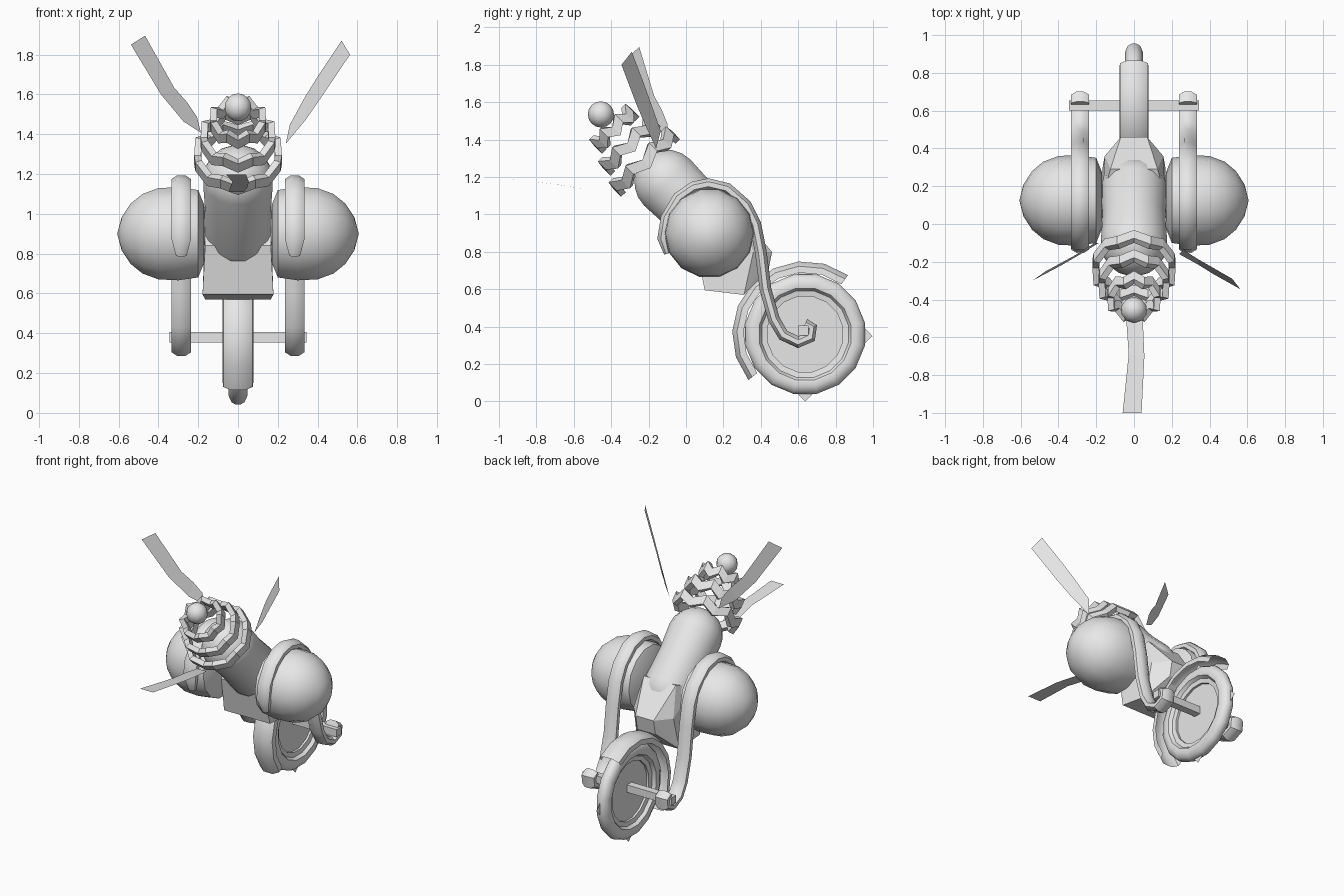
import bpy, bmesh, math
from mathutils import Vector, Matrix

if "Cube" in bpy.data.objects:
    bpy.data.objects.remove(bpy.data.objects["Cube"])

grey = bpy.data.materials.new("light_grey")
grey.diffuse_color = (0.8, 0.8, 0.8, 1)
grey.use_nodes = True
grey.node_tree.nodes["Principled BSDF"].inputs["Base Color"].default_value = grey.diffuse_color


def finish(name, bm, smooth=None, recalc=True):
    if recalc:
        bmesh.ops.recalc_face_normals(bm, faces=bm.faces)
    me = bpy.data.meshes.new(name)
    bm.to_mesh(me)
    bm.free()
    me.materials.append(grey)
    ob = bpy.data.objects.new(name, me)
    bpy.context.collection.objects.link(ob)
    if smooth:
        bpy.ops.object.select_all(action='DESELECT')
        ob.select_set(True)
        bpy.context.view_layer.objects.active = ob
        bpy.ops.object.shade_smooth_by_angle(angle=math.radians(smooth))
    return ob


def loft(name, rows, ring=True, loop=False, caps=False, smooth=None):
    """Skin rows of points; ring closes each row, loop joins last row to first."""
    bm = bmesh.new()
    vs = [[bm.verts.new(p) for p in r] for r in rows]
    n = len(rows[0])
    for i in range(len(rows) if loop else len(rows) - 1):
        a, b = vs[i], vs[(i + 1) % len(rows)]
        for j in range(n if ring else n - 1):
            k = (j + 1) % n
            bm.faces.new((a[j], a[k], b[k], b[j]))
    if caps:
        bm.faces.new(vs[0])
        bm.faces.new(vs[-1])
    bmesh.ops.remove_doubles(bm, verts=bm.verts, dist=1e-5)
    return finish(name, bm, smooth)


def turn(name, profile, centre, axis, segs, smooth=40, loop=False):
    """Lathe a profile of (radius, distance along axis)."""
    q = Vector((0, 0, 1)).rotation_difference(Vector(axis))
    rows = []
    for r, h in profile:
        rows.append([Vector(centre) + q @ Vector((r * math.cos(t), r * math.sin(t), h))
                     for t in (2 * math.pi * (i + .5) / segs for i in range(segs))])
    return loft(name, rows, loop=loop, smooth=smooth)


# Wheel: tyre with stepped rim, and a square plate set cornerwise in it
hub = Vector((0, 0.637, 0.36))
half = [(.325, .012), (.312, .033), (.28, .047), (.25, .042), (.236, .02), (.205, .015)]
turn("tyre", half + [(r, -x) for r, x in reversed(half)], hub, (1, 0, 0), 16, 35, loop=True)
s = 0.36
loft("wheel_plate", [[hub + Vector((0, -s, 0)), hub + Vector((0, 0, s))],
                     [hub + Vector((0, 0, -s)), hub + Vector((0, s, -.01))]], ring=False)

# Mudguard: crowned strip around the front and top of the wheel
rows = []
for i in range(9):
    a = math.radians(54 + (219 - 54) * i / 8)
    rows.append([hub + Vector((x, r * math.cos(a), r * math.sin(a)))
                 for x, r in ((-.077, .33), (-.074, .365), (-.035, .39),
                              (.035, .39), (.074, .365), (.077, .33))])
loft("mudguard", rows, ring=False, smooth=35)

# Axle
bm = bmesh.new()
bmesh.ops.create_cube(bm, size=1, matrix=Matrix.Translation((0, 0.628, 0.38))
                      @ Matrix.Diagonal((.69, .052, .052, 1)))
finish("axle", bm)

# Fork arms: flattened tubes that hook over the pods and curl around the axle
path = [(-.10, .79), (-.122, .87), (-.105, .98), (-.04, 1.09), (.04, 1.145), (.12, 1.162),
        (.22, 1.138), (.32, 1.05), (.37, .95), (.40, .80), (.425, .60), (.47, .44),
        (.52, .355), (.60, .317), (.665, .345), (.672, .395), (.635, .412)]
for side, tag in ((1, "right"), (-1, "left")):
    rows = []
    for i, p in enumerate(path):
        a, b = path[max(i - 1, 0)], path[min(i + 1, len(path) - 1)]
        d = Vector((b[0] - a[0], b[1] - a[1])).normalized()
        f = .55 if i == 0 else 1
        row = []
        for j in range(8):
            t = math.pi * (j + .5) / 4
            u, w = .052 * f * math.cos(t), .034 * f * math.sin(t)
            row.append(Vector((side * .285 + u, p[0] - d.y * w, p[1] + d.x * w)))
        rows.append(row)
    loft("fork_arm_" + tag, rows, caps=True, smooth=40)

    # Side pods: domed drums
    prof = [(0, .165), (.15, .17), (.225, .2), (.24, .30), (.235, .40), (.205, .48),
            (.155, .54), (.085, .585), (0, .607)]
    turn("side_pod_" + tag, prof, (0, .125, .9), (side, 0, 0), 14, 45)

# Torso: round-ended barrel leaning forward
top, low = Vector((0, -.10, 1.17)), Vector((0, .17, .90))
length, r = (top - low).length, .178
prof = [(r * math.sin(math.radians(a)), -r * math.cos(math.radians(a))) for a in range(0, 91, 18)]
prof += [(r * .95, length * .55)]
prof += [(r * math.cos(math.radians(a)), length + r * math.sin(math.radians(a)))
         for a in range(0, 91, 18)]
turn("torso", prof, low, top - low, 16, 50)

# Hip block: tapered towards the back
bm = bmesh.new()
for x, y, z in ((.165, .05, .84), (.178, .10, .595), (.165, .31, .57), (.155, .36, .80),
                (.07, .44, .70), (.07, .46, .80), (.125, .29, 1.0), (.165, .15, .95)):
    for sx in (x, -x):
        bm.verts.new((sx, y, z))
bmesh.ops.convex_hull(bm, input=bm.verts)
finish("hip_block", bm)

# Collar rings: three open bands with zigzag edges, narrowing upwards
axis = Vector((0, -.70, .715)).normalized()
for k, (c, rad) in enumerate((((0, -.225, 1.285), .232), ((0, -.305, 1.375), .198),
                              ((0, -.385, 1.46), .148))):
    q = Vector((0, 0, 1)).rotation_difference(axis)
    rows = []
    for i in range(16):
        t = 2 * math.pi * i / 16
        wave = .02 if i % 2 else -.02
        ro = rad * (1 if i % 2 else .95)
        rows.append([Vector(c) + q @ Vector((m * math.cos(t), m * math.sin(t), h + wave))
                     for m, h in ((ro, -.031), (ro, .031), (ro - .035, .031), (ro - .035, -.031))])
    loft("collar_ring_%d" % (k + 1), rows, loop=True)

# Ball on top
bm = bmesh.new()
bmesh.ops.create_uvsphere(bm, u_segments=10, v_segments=8, radius=.07,
                          matrix=Matrix.Translation((0, -.455, 1.535)))
finish("top_ball", bm, 50)

# Ribbon blades: two sweeping up, one reaching forward
loft("blade_right", [[(.24, -.16, 1.352), (.26, -.135, 1.447)], [(.34, -.215, 1.472), (.337, -.185, 1.588)],
                     [(.42, -.265, 1.588), (.407, -.225, 1.70)], [(.563, -.345, 1.80), (.52, -.29, 1.87)]],
     ring=False)
loft("blade_left", [[(-.186, -.10, 1.407), (-.206, -.10, 1.487)], [(-.275, -.155, 1.465), (-.255, -.13, 1.56)],
                    [(-.387, -.22, 1.60), (-.32, -.17, 1.633)], [(-.538, -.30, 1.85), (-.467, -.25, 1.895)]],
     ring=False)
loft("blade_front", [[(-.045, -.39, 1.11), (.03, -.39, 1.11)], [(-.04, -.52, 1.133), (.047, -.52, 1.133)],
                     [(-.028, -.69, 1.160), (.055, -.70, 1.161)], [(-.06, -1.0, 1.198), (.04, -1.0, 1.198)]],
     ring=False)
